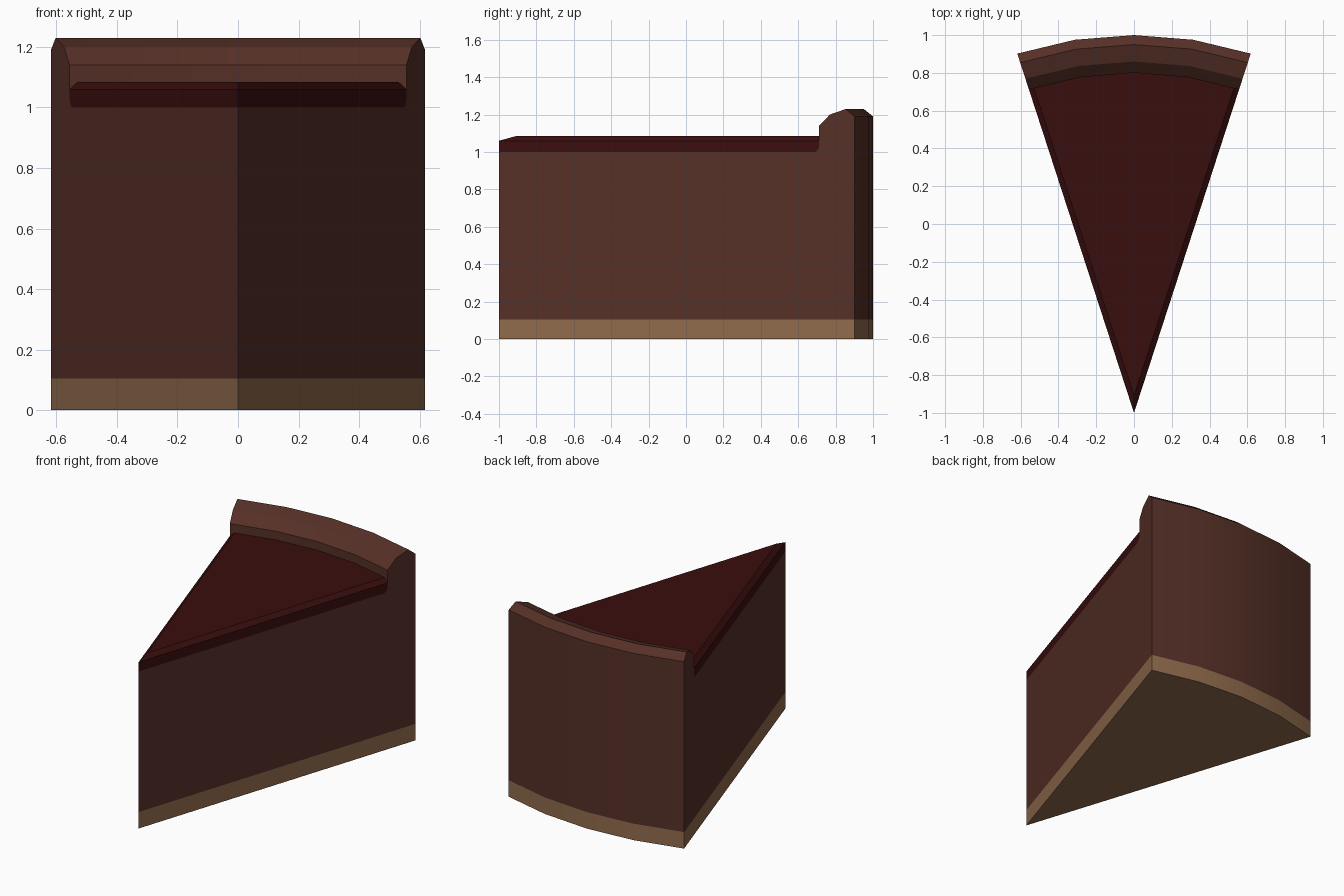
import bpy
import bmesh
from math import radians, sin, cos
from mathutils import Vector

if "Cube" in bpy.data.objects:
    bpy.data.objects.remove(bpy.data.objects["Cube"], do_unlink=True)

HALF = radians(18)      # half the wedge angle
STEPS = 4               # facets along the arc
TIP = Vector((0, -1, 0))


def material(name, srgb):
    colour = [((c / 255 + 0.055) / 1.055) ** 2.4 for c in srgb] + [1]
    mat = bpy.data.materials.new(name)
    mat.use_nodes = True
    mat.diffuse_color = colour
    bsdf = mat.node_tree.nodes["Principled BSDF"]
    bsdf.inputs["Base Color"].default_value = colour
    bsdf.inputs["Roughness"].default_value = 0.8
    return mat


def wedge(profile):
    """Sweep a closed (radius, height) profile around the tip of the slice."""
    bm = bmesh.new()
    rows = []
    for i in range(STEPS + 1):
        a = HALF * (2 * i / STEPS - 1)
        rows.append([bm.verts.new(TIP + Vector((r * sin(a), r * cos(a), z)))
                     for r, z in profile])
    n = len(profile)
    for a, b in zip(rows, rows[1:]):
        for j in range(n):
            k = (j + 1) % n
            if profile[j][0] or profile[k][0]:
                bm.faces.new((a[j], a[k], b[k], b[j]))
    bm.faces.new(rows[0])
    bm.faces.new(rows[-1])
    bmesh.ops.remove_doubles(bm, verts=bm.verts[:], dist=0.0001)
    return bm


def finish(bm, name, mat):
    bmesh.ops.recalc_face_normals(bm, faces=bm.faces[:])
    mesh = bpy.data.meshes.new(name)
    bm.to_mesh(mesh)
    bm.free()
    mesh.materials.append(mat)
    obj = bpy.data.objects.new(name, mesh)
    bpy.context.collection.objects.link(obj)
    bpy.ops.object.select_all(action='DESELECT')
    obj.select_set(True)
    bpy.context.view_layer.objects.active = obj
    bpy.ops.object.shade_smooth_by_angle(angle=radians(20))


chocolate = material("chocolate brown", (86, 48, 39))
biscuit = material("biscuit tan", (144, 107, 76))
cherry = material("dark cherry", (58, 14, 14))

# Biscuit base
finish(wedge([(0, 0), (2, 0), (2, 0.105), (0, 0.105)]), "biscuit_base", biscuit)

# Filling with the raised outer rim
finish(wedge([(0, 0.105), (2, 0.105), (2, 1.19), (1.95, 1.23), (1.86, 1.2),
              (1.8, 1.14), (1.8, 1.02), (1.78, 1), (0, 1)]),
       "filling_and_rim", chocolate)

# Glaze, with its long top edges chamfered
glaze = wedge([(0, 1), (1.78, 1), (1.8, 1.02), (1.8, 1.085), (0, 1.085)])
drop, inset = 0.025, 0.028
for side in (-1, 1):
    outward = Vector((side * cos(HALF), -sin(HALF), 0))
    normal = (outward * drop + Vector((0, 0, inset))).normalized()
    cut = bmesh.ops.bisect_plane(
        glaze, geom=glaze.verts[:] + glaze.edges[:] + glaze.faces[:],
        dist=0.00001, plane_co=TIP + Vector((0, 0, 1.06)), plane_no=normal,
        clear_outer=True)
    rim = [e for e in cut["geom_cut"] if isinstance(e, bmesh.types.BMEdge)]
    bmesh.ops.holes_fill(glaze, edges=rim, sides=0)
finish(glaze, "glaze", cherry)
